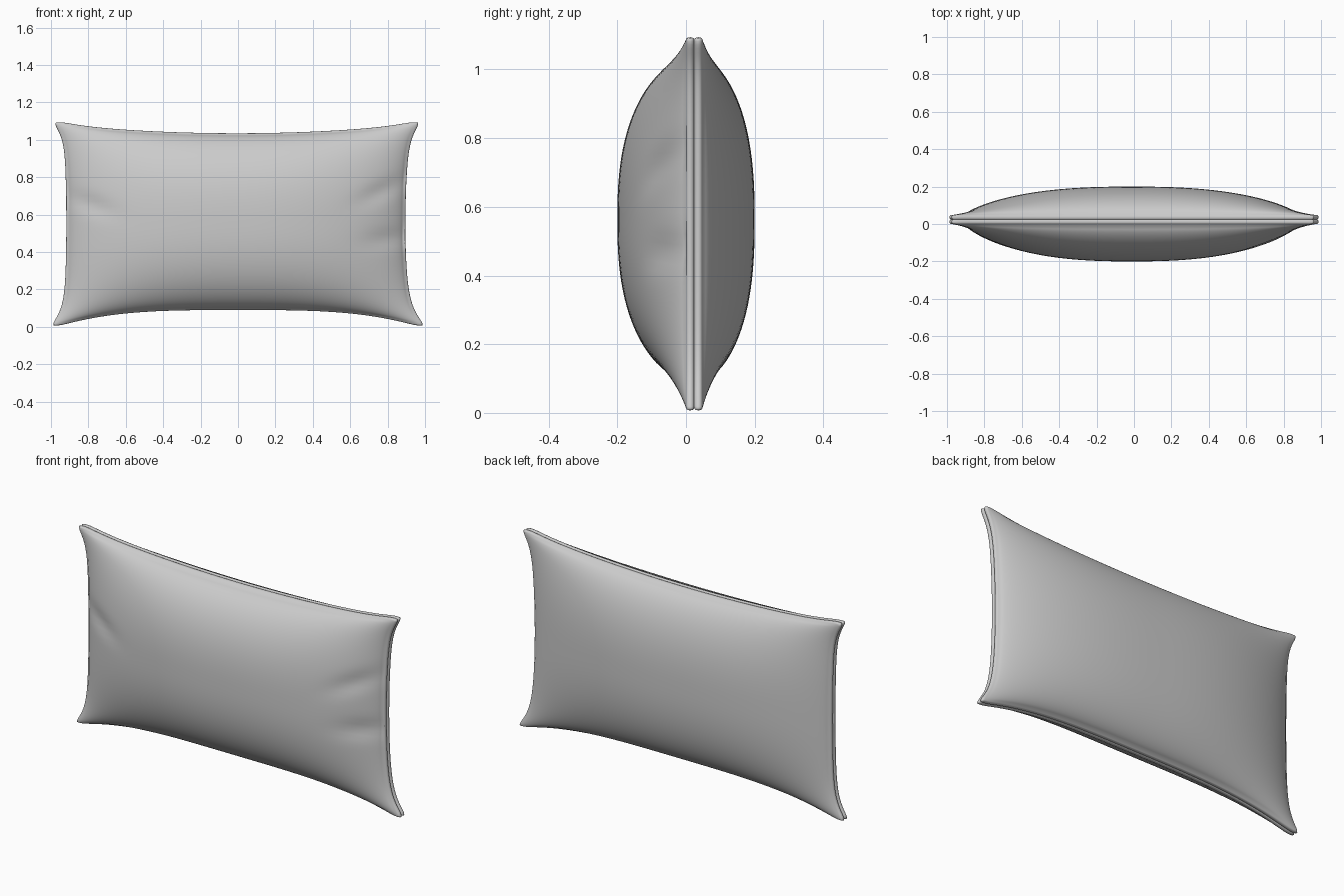
import bpy, bmesh, math

cube = bpy.data.objects.get("Cube")
if cube:
    bpy.data.objects.remove(cube)

SEAM_Y = 0.024    # plane where the two panels meet
LIP = 0.024       # half thickness of the rim
INSET = 0.988     # rim lobes curl in to this fraction of the outline

fabric = bpy.data.materials.new("grey fabric")
fabric.use_nodes = True
grey = (0.6, 0.6, 0.6, 1)
fabric.diffuse_color = grey
fabric.node_tree.nodes["Principled BSDF"].inputs["Base Color"].default_value = grey


def outline(u, v):
    """Map the unit square to the pinched cushion outline."""
    a, b = abs(u), abs(v)
    low = max(-v, 0)
    left = -(0.918 + 0.015 * b**2 + 0.06 * b**8 + 0.012 * low**4)
    right = 0.895 + 0.03 * b**2 + 0.055 * b**8 + 0.025 * low**4
    top = 1.035 + 0.05 * a**2 + 0.02 * a**8
    bottom = 0.09 - 0.095 * a**3.3
    # rounded corner tips
    u2 = u * (1 - 0.018 * b**40)
    v2 = v * (1 - 0.025 * a**40)
    x = left + (right - left) * (u2 + 1) / 2
    z = bottom + (top - bottom) * (v2 + 1) / 2
    return x, z


def fullness(u, v):
    """Stuffing profile, 1 in the middle and 0 at the rim."""
    fu = max(1 - abs(u)**2.5, 0)**0.75
    fv = max(1 - abs(v)**2.5, 0)**0.6
    return fu * fv


def crease(x, z, cx, cz, slope):
    """Shallow slanted dent near a side seam."""
    across = (z - cz) - slope * (x - cx)
    return math.exp(-((x - cx) / 0.12)**2 - (across / 0.05)**2)


def make_panel(name, side, depth, creases):
    bm = bmesh.new()
    bmesh.ops.create_grid(bm, x_segments=72, y_segments=48, size=1)
    spread = lambda t: 0.35 * t + 0.65 * math.sin(t * math.pi / 2)
    uv = {}
    for vert in bm.verts:
        u, v = spread(vert.co.x), spread(vert.co.y)
        x, z = outline(u * INSET, v * INSET)
        d = LIP + depth * fullness(u, v)
        d -= 0.012 * sum(crease(x, z, *c) for c in creases)
        uv[vert] = (u, v)
        vert.co = (x, SEAM_Y + side * d, z)
    # rounded lip: extrude the border outward, then back in to the seam
    border = [e for e in bm.edges if e.is_boundary]
    for k in range(1, 7):
        angle = math.pi / 2 * k / 3
        scale = INSET + (1 - INSET) * math.sin(angle)
        d = LIP / 2 * (1 + math.cos(angle))
        old = {v: v.co.copy() for e in border for v in e.verts}
        params = {tuple(old[v]): uv[v] for v in old}
        result = bmesh.ops.extrude_edge_only(bm, edges=border)["geom"]
        for vert in [g for g in result if isinstance(g, bmesh.types.BMVert)]:
            u, v = params[tuple(vert.co)]
            uv[vert] = (u, v)
            x, z = outline(u * scale, v * scale)
            vert.co = (x, SEAM_Y + side * d, z)
        border = [g for g in result if isinstance(g, bmesh.types.BMEdge)]
    bmesh.ops.recalc_face_normals(bm, faces=bm.faces)
    middle = min(bm.faces, key=lambda f: (f.calc_center_median().x)**2
                 + (f.calc_center_median().z - 0.56)**2)
    if middle.normal.y * side < 0:
        bmesh.ops.reverse_faces(bm, faces=bm.faces)
    for face in bm.faces:
        face.smooth = True
    mesh = bpy.data.meshes.new(name)
    bm.to_mesh(mesh)
    bm.free()
    mesh.materials.append(fabric)
    obj = bpy.data.objects.new(name, mesh)
    bpy.context.collection.objects.link(obj)


# front and back fabric panels, meeting in a grooved seam
make_panel("front_panel", -1, 0.2, [(-0.78, 0.65, -0.3), (0.76, 0.72, 0.4), (0.8, 0.47, 0.1)])
make_panel("back_panel", 1, 0.152, [])
